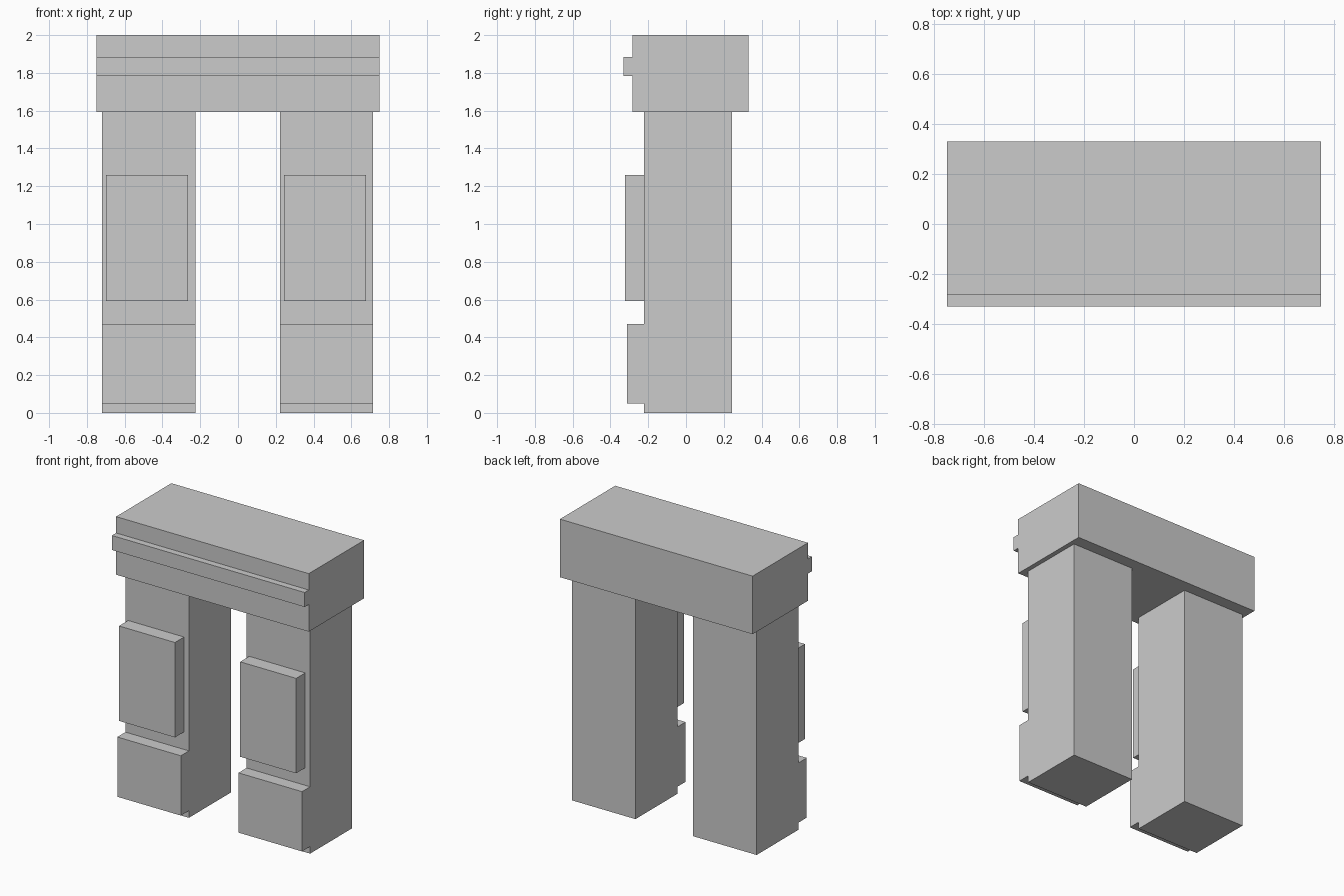
import bpy
import bmesh

if "Cube" in bpy.data.objects:
    bpy.data.objects.remove(bpy.data.objects["Cube"])


def extrude_profile(name, yz, x0, x1):
    """Extrude a closed side profile (y, z) along x."""
    bm = bmesh.new()
    face = bm.faces.new([bm.verts.new((x0, y, z)) for y, z in yz])
    res = bmesh.ops.extrude_face_region(bm, geom=[face])
    verts = [v for v in res["geom"] if isinstance(v, bmesh.types.BMVert)]
    bmesh.ops.translate(bm, verts=verts, vec=(x1 - x0, 0, 0))
    bmesh.ops.recalc_face_normals(bm, faces=bm.faces)
    mesh = bpy.data.meshes.new(name)
    bm.to_mesh(mesh)
    bm.free()
    obj = bpy.data.objects.new(name, mesh)
    bpy.context.collection.objects.link(obj)
    return obj


# Side profiles
pillar = [(0.244, 0), (0.244, 1.592), (-0.222, 1.592), (-0.222, 0.47),
          (-0.312, 0.47), (-0.312, 0.05), (-0.222, 0.05), (-0.222, 0)]
panel = [(-0.222, 0.593), (-0.222, 1.26), (-0.323, 1.26), (-0.323, 0.593)]
lintel = [(0.33, 1.592), (0.33, 2), (-0.284, 2), (-0.284, 1.885),
          (-0.33, 1.885), (-0.33, 1.783), (-0.284, 1.783), (-0.284, 1.592)]

# Two identical pillars, each with a raised front panel
for side, x in (("left", -0.72), ("right", 0.222)):
    extrude_profile(side + "_pillar", pillar, x, x + 0.494)
    extrude_profile(side + "_panel", panel, x + 0.021, x + 0.456)

# Top block with a ledge along its front
extrude_profile("lintel", lintel, -0.749, 0.749)
